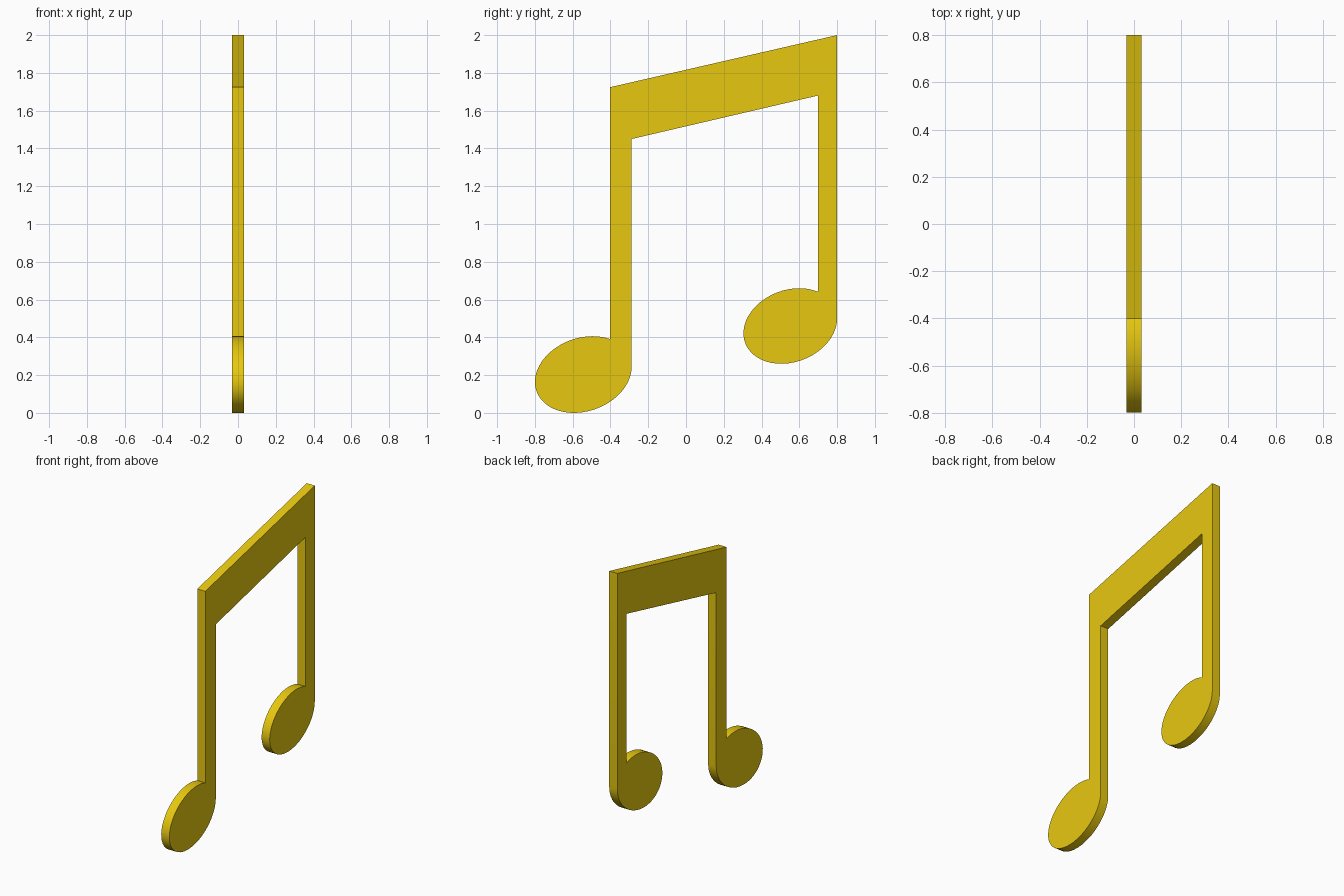
import bpy, bmesh, math

if "Cube" in bpy.data.objects:
    bpy.data.objects.remove(bpy.data.objects["Cube"])

HALF = 0.031    # half thickness along x
TILT = 0.194    # skew of the oval heads


def head_arc(cy, cz, a, h, stem_y, steps=40):
    """Oval note head, from the stem's inner side round to its outer edge."""
    t0 = math.acos((stem_y - cy) / a)
    ts = [t0 + (2 * math.pi - t0) * i / steps for i in range(steps + 1)]
    return [(cy + a * math.cos(t), cz + h * math.sin(t + TILT)) for t in ts]


# Outline in the y-z plane: left head, beam underside, right head, beam top
outline = head_arc(-0.544, 0.203, 0.256, 0.203, -0.403)
outline += [(-0.288, 1.45), (0.699, 1.68)]
outline += head_arc(0.552, 0.46, 0.248, 0.20, 0.699)
outline += [(0.80, 2.0), (-0.403, 1.724)]

# Extrude the outline into a flat plate
bm = bmesh.new()
face = bm.faces.new([bm.verts.new((-HALF, y, z)) for y, z in outline])
ext = bmesh.ops.extrude_face_region(bm, geom=[face], use_keep_orig=True)
verts = [v for v in ext["geom"] if isinstance(v, bmesh.types.BMVert)]
bmesh.ops.translate(bm, verts=verts, vec=(2 * HALF, 0, 0))
bmesh.ops.recalc_face_normals(bm, faces=bm.faces)
mesh = bpy.data.meshes.new("music_note")
bm.to_mesh(mesh)
bm.free()
note = bpy.data.objects.new("music_note", mesh)
bpy.context.collection.objects.link(note)

# Golden yellow material
mat = bpy.data.materials.new("gold_yellow")
mat.diffuse_color = (0.80, 0.58, 0.005, 1)
mat.use_nodes = True
mat.node_tree.nodes["Principled BSDF"].inputs["Base Color"].default_value = mat.diffuse_color
mesh.materials.append(mat)

# Smooth rims with sharp plate edges
bpy.context.view_layer.objects.active = note
note.select_set(True)
bpy.ops.object.shade_smooth_by_angle(angle=math.radians(30))
